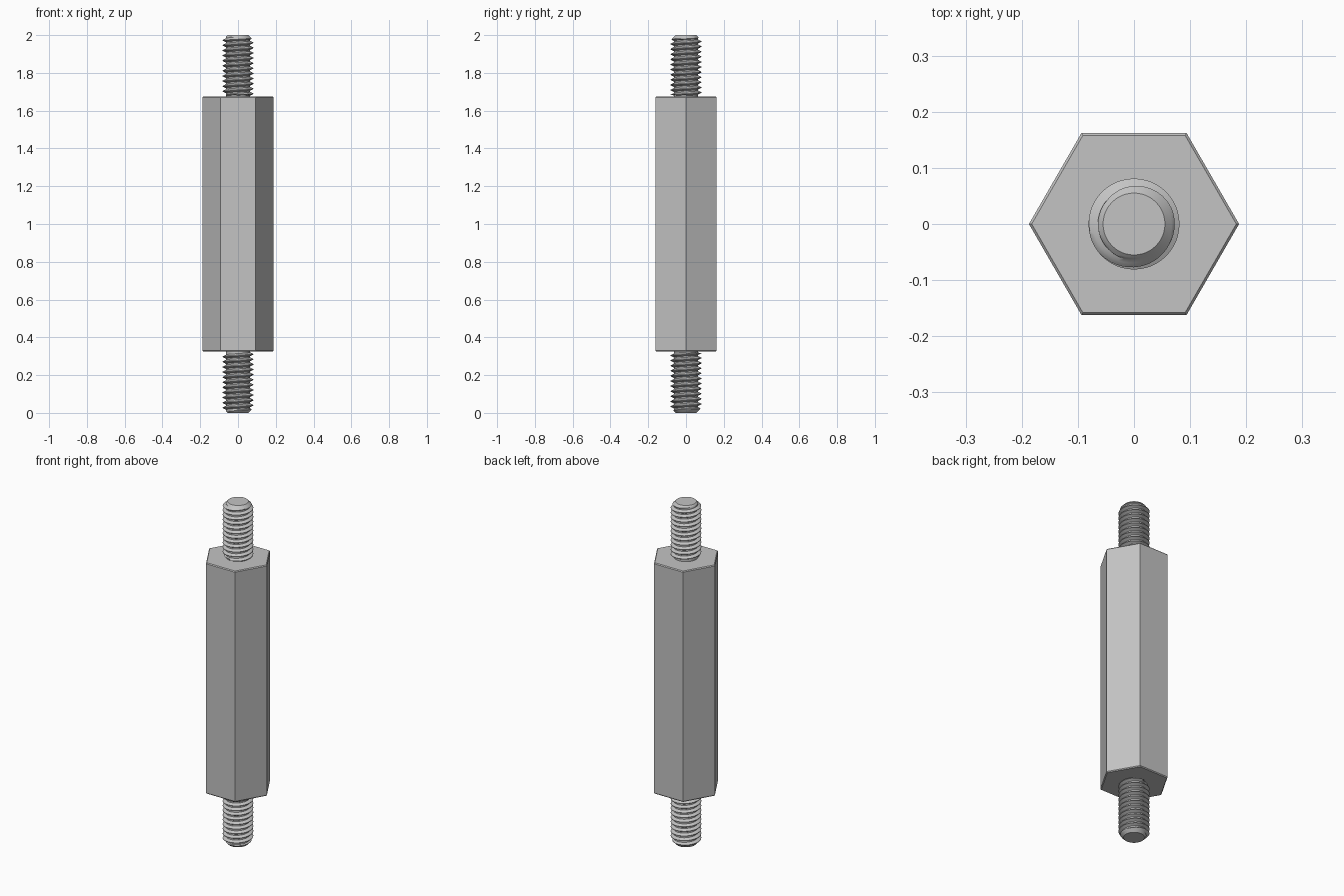
import bpy, bmesh, math

cube = bpy.data.objects.get("Cube")
if cube:
    bpy.data.objects.remove(cube, do_unlink=True)

MM = 2 / 37                      # the part is 37 mm long
STUD, BODY = 6 * MM, 25 * MM
PITCH, MAJOR, ROOT, TIP = 0.5 * MM, 1.5 * MM, 1.19 * MM, 1.02 * MM
SEG = 48

steel = bpy.data.materials.new("steel_grey")
steel.use_nodes = True
colour = (0.55, 0.55, 0.55, 1)
steel.diffuse_color = colour
steel.node_tree.nodes["Principled BSDF"].inputs["Base Color"].default_value = colour


def finish(bm, name):
    bmesh.ops.recalc_face_normals(bm, faces=bm.faces)
    mesh = bpy.data.meshes.new(name)
    bm.to_mesh(mesh)
    bm.free()
    mesh.materials.append(steel)
    obj = bpy.data.objects.new(name, mesh)
    bpy.context.collection.objects.link(obj)
    return obj


# Hexagonal body with a small chamfer on both ends
def hex_body():
    bm = bmesh.new()
    radius = 3 * MM / math.cos(math.pi / 6)
    low, high, cut = STUD, STUD + BODY, 0.005
    rings = []
    for r, z in ((radius - cut, low), (radius, low + cut), (radius, high - cut), (radius - cut, high)):
        rings.append([bm.verts.new((r * math.cos(a * math.pi / 3), r * math.sin(a * math.pi / 3), z))
                      for a in range(6)])
    for a, b in zip(rings, rings[1:]):
        for i in range(6):
            j = (i + 1) % 6
            bm.faces.new((a[i], a[j], b[j], b[i]))
    bm.faces.new(rings[0])
    bm.faces.new(rings[-1])
    return finish(bm, "hex_body")


# Thread profile along one pitch: root flat, flank, crest flat, flank
def thread_radius(t):
    ramp = min(max((abs(t - 0.5) - 0.0625) / 0.3125, 0), 1)
    return MAJOR + (ROOT - MAJOR) * ramp


# Threaded stud: a helical sweep clipped by the chamfered tip
def threaded_stud(name, bottom):
    bm = bmesh.new()
    steps = (0, 0.125, 0.28, 0.4375, 0.5625, 0.72, 0.875)
    turns = int(STUD / PITCH) + 4
    grid = []
    for i in range(turns * SEG + 1):
        angle = 2 * math.pi * i / SEG
        row = []
        for t in steps:
            z = min(max((i / SEG + t - 2) * PITCH, -0.004), STUD)
            r = min(thread_radius(t), TIP + (STUD - z))
            if z < 0.008:
                r = ROOT
            row.append(bm.verts.new((r * math.cos(angle), r * math.sin(angle), z)))
        grid.append(row)
    for i in range((turns - 1) * SEG):
        for j in range(len(steps)):
            if j + 1 < len(steps):
                c, d = grid[i + 1][j + 1], grid[i][j + 1]
            else:
                c, d = grid[i + 1 + SEG][0], grid[i + SEG][0]
            bm.faces.new((grid[i][j], grid[i + 1][j], c, d))
    bmesh.ops.remove_doubles(bm, verts=bm.verts, dist=0.00005)
    loose = [v for v in bm.verts if not v.link_faces]
    bmesh.ops.delete(bm, geom=loose, context='VERTS')
    # Flat end caps
    bmesh.ops.holes_fill(bm, edges=[e for e in bm.edges if e.is_boundary], sides=0)
    for v in bm.verts:
        x, y, z = v.co
        z += STUD + BODY
        v.co = (x, -y, 2 - z) if bottom else (x, y, z)
    obj = finish(bm, name)
    bpy.ops.object.select_all(action='DESELECT')
    bpy.context.view_layer.objects.active = obj
    obj.select_set(True)
    bpy.ops.object.shade_smooth_by_angle(angle=math.radians(30))
    return obj


hex_body()
threaded_stud("top_threaded_stud", False)
threaded_stud("bottom_threaded_stud", True)
